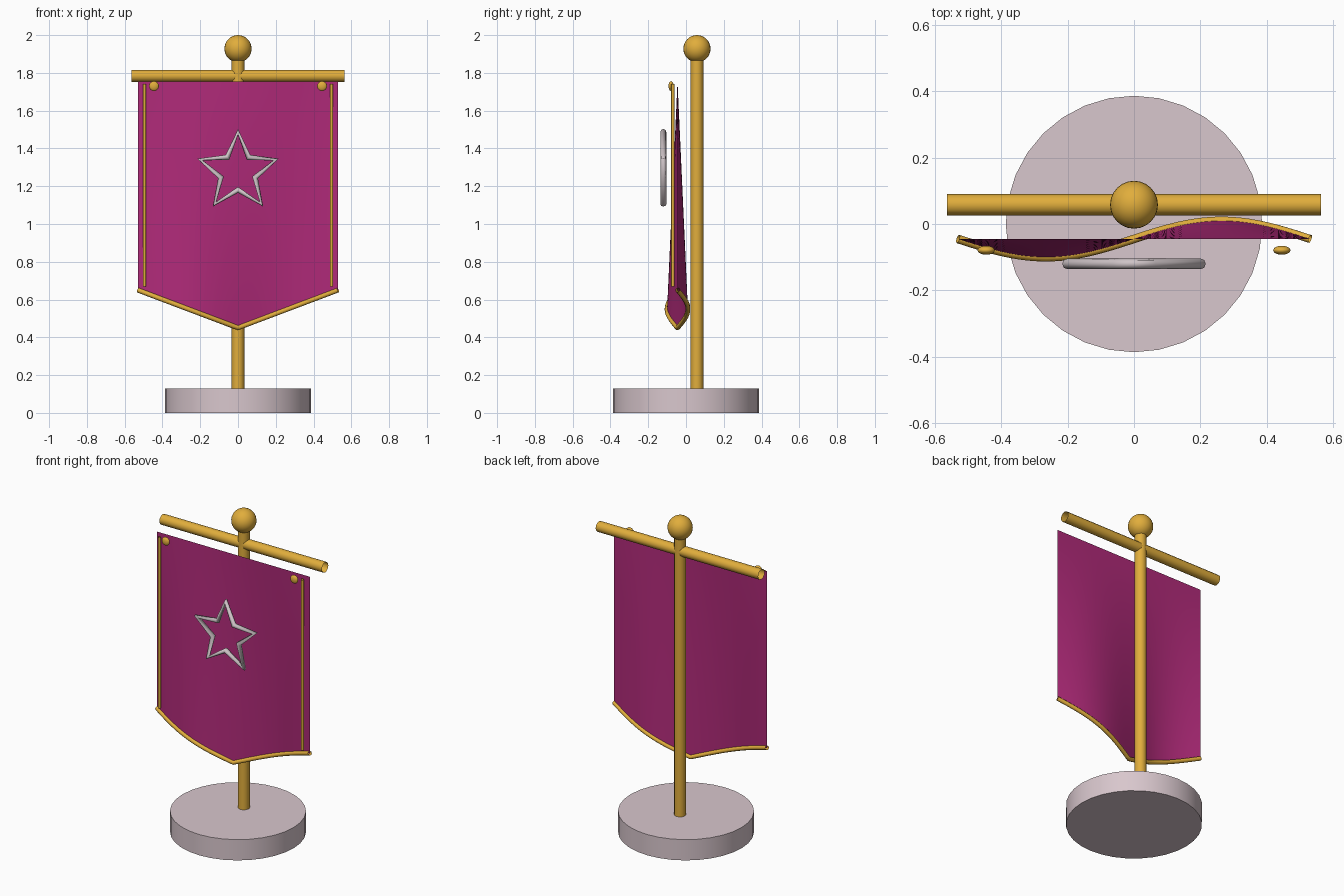
import bpy, bmesh
from math import sin, cos, pi, radians
from mathutils import Matrix

if "Cube" in bpy.data.objects:
    bpy.data.objects.remove(bpy.data.objects["Cube"])


def material(name, rgb):
    m = bpy.data.materials.new(name)
    m.diffuse_color = (*rgb, 1)
    m.use_nodes = True
    m.node_tree.nodes["Principled BSDF"].inputs["Base Color"].default_value = m.diffuse_color
    return m


GOLD = material("gold", (0.75, 0.42, 0.045))
CLOTH = material("magenta_cloth", (0.43, 0.023, 0.19))
STONE = material("pale_stone", (0.69, 0.57, 0.61))
SILVER = material("silver", (0.62, 0.55, 0.57))


def add_mesh(name, bm, mat):
    me = bpy.data.meshes.new(name)
    bm.to_mesh(me)
    bm.free()
    me.shade_smooth()
    me.set_sharp_from_angle(angle=radians(35))
    me.materials.append(mat)
    ob = bpy.data.objects.new(name, me)
    bpy.context.collection.objects.link(ob)
    return ob


def ball(name, loc, scale, mat):
    bm = bmesh.new()
    bmesh.ops.create_uvsphere(bm, u_segments=24, v_segments=16, radius=1,
                              matrix=Matrix.LocRotScale(loc, None, scale))
    return add_mesh(name, bm, mat)


def tube(name, pts, radius, mat, cyclic=False, res=4):
    # open-ended round tube along a path
    cu = bpy.data.curves.new(name, 'CURVE')
    cu.dimensions = '3D'
    cu.bevel_depth = radius
    cu.bevel_resolution = res
    sp = cu.splines.new('POLY')
    sp.points.add(len(pts) - 1)
    for p, co in zip(sp.points, pts):
        p.co = (*co, 1)
    sp.use_cyclic_u = cyclic
    sp.use_smooth = True
    cu.materials.append(mat)
    ob = bpy.data.objects.new(name, cu)
    bpy.context.collection.objects.link(ob)
    return ob


# round base
bm = bmesh.new()
bmesh.ops.create_cone(bm, cap_ends=True, segments=32, radius1=0.386, radius2=0.386,
                      depth=0.13, matrix=Matrix.Translation((0, 0, 0.065)))
add_mesh("base", bm, STONE)

# pole, finial and crossbar
POLE_Y = 0.058
tube("pole", [(0, POLE_Y, 0.12), (0, POLE_Y, 1.89)], 0.034, GOLD)
ball("finial", (0, POLE_Y, 1.928), (0.072, 0.072, 0.072), GOLD)
tube("crossbar", [(-0.563, POLE_Y, 1.784), (0.563, POLE_Y, 1.784)], 0.032, GOLD)

# banner: flat at the top, waving more towards the pointed hem
HALF, TOP = 0.53, 1.755


def cloth(x, t):
    hem = 0.45 + 0.2 * abs(x) / HALF
    return (x, -0.045 - 0.055 * t * sin(-pi * x / HALF), TOP + (hem - TOP) * t)


NX, NZ = 40, 20
xs = [-HALF + 2 * HALF * i / NX for i in range(NX + 1)]
bm = bmesh.new()
rows = [[bm.verts.new(cloth(x, j / NZ)) for x in xs] for j in range(NZ + 1)]
for a, b in zip(rows, rows[1:]):
    for i in range(NX):
        bm.faces.new((a[i], b[i], b[i + 1], a[i + 1]))
add_mesh("banner", bm, CLOTH)

# gold hem, side cords and buttons
tube("hem_trim", [cloth(x, 1) for x in xs], 0.013, GOLD, res=2)
for side, s in (("left", -1), ("right", 1)):
    tube(side + "_cord", [(s * 0.495, -0.07, 0.67), (s * 0.495, -0.07, 1.74)], 0.009, GOLD, res=2)
    ball(side + "_button", (s * 0.445, -0.079, 1.73), (0.026, 0.0135, 0.026), GOLD)

# star outline emblem
star = []
for k in range(10):
    r = 0.095 if k % 2 else 0.211
    star.append((r * sin(k * pi / 5), -0.12, 1.276 + r * cos(k * pi / 5)))
tube("star_emblem", star, 0.016, SILVER, cyclic=True, res=2)
